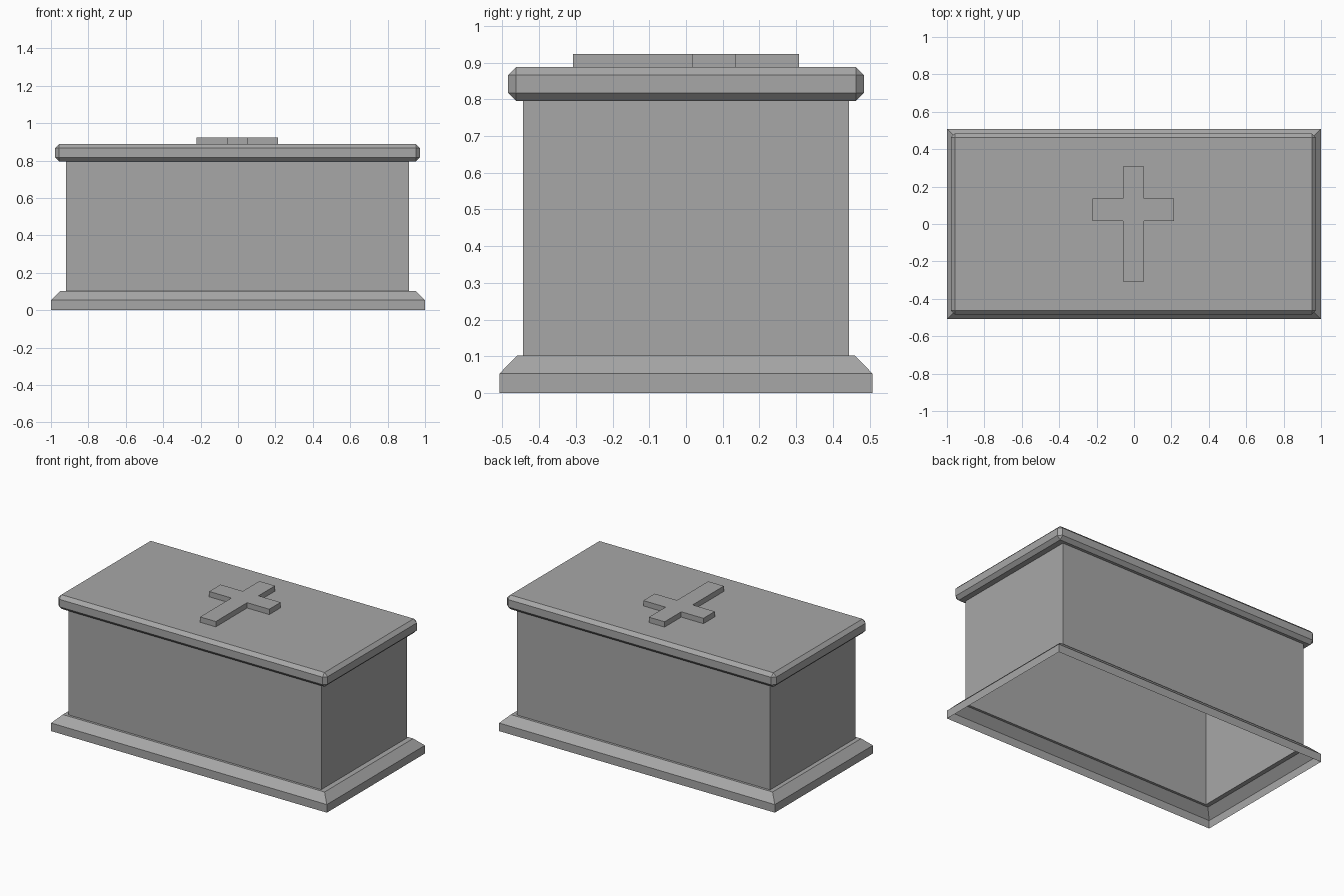
import bpy
import bmesh

cube = bpy.data.objects.get("Cube")
if cube:
    bpy.data.objects.remove(cube, do_unlink=True)

# Single stone colour
stone = bpy.data.materials.new("grey stone")
stone.use_nodes = True
GREY = (0.39, 0.39, 0.39, 1)
stone.diffuse_color = GREY
stone.node_tree.nodes["Principled BSDF"].inputs["Base Color"].default_value = GREY

CX = -0.003  # the upper parts sit very slightly off centre


def add_object(name, bm):
    mesh = bpy.data.meshes.new(name)
    bm.to_mesh(mesh)
    bm.free()
    mesh.materials.append(stone)
    obj = bpy.data.objects.new(name, mesh)
    bpy.context.collection.objects.link(obj)
    return obj


def rectangular_shell(name, rings):
    """Open shell through rectangles given as (centre x, half x, half y, z)."""
    bm = bmesh.new()
    loops = [[bm.verts.new((cx + sx * hx, sy * hy, z))
              for sx, sy in ((-1, -1), (1, -1), (1, 1), (-1, 1))]
             for cx, hx, hy, z in rings]
    for low, high in zip(loops, loops[1:]):
        for i in range(4):
            j = (i + 1) % 4
            bm.faces.new((low[i], low[j], high[j], high[i]))
    return add_object(name, bm)


# Hollow plinth with a sloped shoulder and a narrow ledge
rectangular_shell("plinth", [
    (0, 1.0, 0.508, 0), (0, 1.0, 0.508, 0.053),
    (0, 0.949, 0.459, 0.103), (CX, 0.917, 0.443, 0.103)])

# Hollow chest walls
rectangular_shell("chest_walls", [
    (CX, 0.917, 0.443, 0.103), (CX, 0.917, 0.443, 0.8)])

# Lid slab with chamfered edges
bm = bmesh.new()
bmesh.ops.create_cube(bm, size=1)
for v in bm.verts:
    v.co.x = v.co.x * 1.952 + CX
    v.co.y *= 0.968
    v.co.z = 0.888 if v.co.z > 0 else 0.795
lid = add_object("lid", bm)
chamfer = lid.modifiers.new("chamfer", "BEVEL")
chamfer.width = 0.022
chamfer.segments = 1

# Raised cross on the lid, extruded from its outline
half_outline = [(0.057, -0.307), (0.057, 0.017), (0.218, 0.017),
                (0.218, 0.135), (0.057, 0.135), (0.057, 0.307)]
outline = half_outline + [(-x, y) for x, y in reversed(half_outline)]
bm = bmesh.new()
face = bm.faces.new([bm.verts.new((x + CX, y, 0.886)) for x, y in outline])
top = bmesh.ops.extrude_face_region(bm, geom=[face])["geom"]
for v in top:
    if isinstance(v, bmesh.types.BMVert):
        v.co.z = 0.923
bmesh.ops.recalc_face_normals(bm, faces=bm.faces)
add_object("raised_cross", bm)
